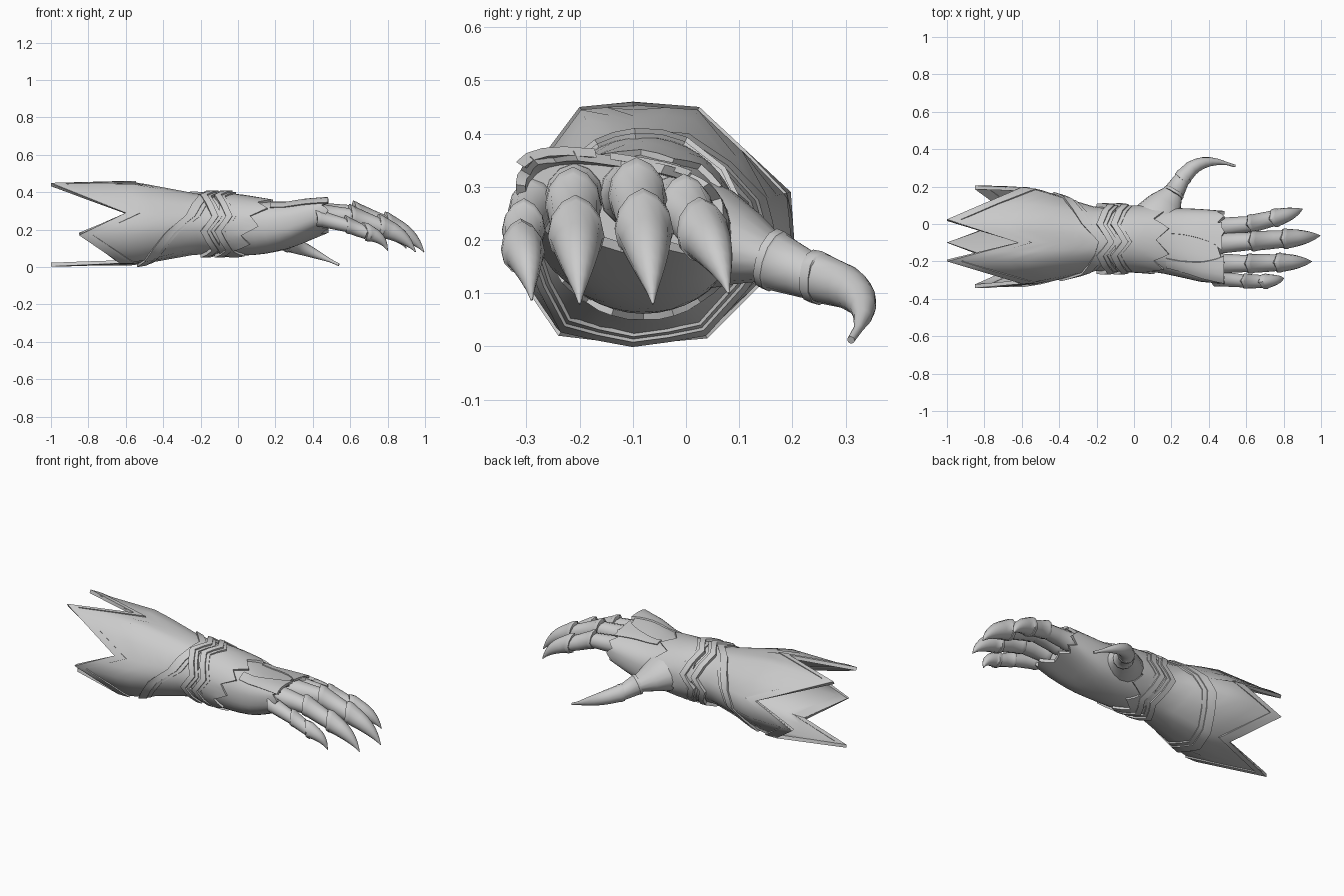
import bpy, bmesh, math
from mathutils import Vector

if "Cube" in bpy.data.objects:
    bpy.data.objects.remove(bpy.data.objects["Cube"])

steel = bpy.data.materials.new("grey_steel")
steel.diffuse_color = (0.6, 0.6, 0.6, 1)
steel.use_nodes = True
steel.node_tree.nodes["Principled BSDF"].inputs["Base Color"].default_value = steel.diffuse_color


def surface(name, rows, loop=False, caps=(), angle=35):
    """Skin a list of closed rings; loop joins last ring to first, caps fills ends 0 / -1."""
    bm = bmesh.new()
    vs = [[bm.verts.new(p) for p in r] for r in rows]
    n, m = len(rows), len(rows[0])
    for i in range(n if loop else n - 1):
        a, b = vs[i], vs[(i + 1) % n]
        for j in range(m):
            k = (j + 1) % m
            bm.faces.new((a[j], a[k], b[k], b[j]))
    for c in caps:
        bm.faces.new(vs[c])
    bmesh.ops.recalc_face_normals(bm, faces=bm.faces)
    me = bpy.data.meshes.new(name)
    bm.to_mesh(me)
    bm.free()
    me.materials.append(steel)
    ob = bpy.data.objects.new(name, me)
    bpy.context.collection.objects.link(ob)
    bpy.ops.object.select_all(action='DESELECT')
    ob.select_set(True)
    bpy.context.view_layer.objects.active = ob
    bpy.ops.object.shade_smooth_by_angle(angle=math.radians(angle))
    return ob


def lerp(a, b, t):
    return a + (b - a) * t


def table(rows, x):
    """Interpolate rows of (x, values...) at x."""
    if x <= rows[0][0]:
        return rows[0][1:]
    for a, b in zip(rows, rows[1:]):
        if x <= b[0]:
            t = (x - a[0]) / (b[0] - a[0])
            return [lerp(p, q, t) for p, q in zip(a[1:], b[1:])]
    return rows[-1][1:]


# ---- forearm: ten-sided cuff, alternating notches and spikes (y, z, end x)
CUFF = [(-.10, .46, -.62), (.025, .45, -1), (.197, .29, -.6), (.205, .18, -.85),
        (.04, .015, -.63), (-.10, .003, -1), (-.24, .02, -.63), (-.342, .17, -.85),
        (-.32, .29, -.6), (-.20, .45, -1)]
STRAP = [-.19, -.28, -.38, -.43, -.5, -.54, -.5, -.39, -.28, -.21, -.19]
CY, CZ = -.08, .23
COLS = [k / 2 for k in range(20)]


def cuff(k):
    return table([(i, *CUFF[i % 10]) for i in range(11)], k)


def arm_point(k, x, off=0):
    y, z, _ = cuff(k)
    a = math.atan2(z - CZ, y - CY)
    t = min(1, max(0, (x + .55) / .35))
    y = lerp(y, CY + .175 * math.cos(a), t)
    z = lerp(z, CZ + .165 * math.sin(a), t)
    return (x, y + off * math.cos(a), z + off * math.sin(a))


def arm_band(name, x0, x1, inner, outer, steps=1):
    """Raised ring on the forearm between two edge curves."""
    ts = [i / steps for i in range(steps + 1)]
    rows = [[arm_point(k, lerp(x0(k), x1(k), t), outer) for k in COLS] for t in ts]
    rows += [[arm_point(k, lerp(x0(k), x1(k), t), inner) for k in COLS] for t in reversed(ts)]
    return surface(name, rows, loop=True, angle=50)


def zig(k):
    return abs(k % 2 - 1)  # 1 at notches, 0 at spikes


def end_x(k):
    return cuff(k)[2]


def strap_x(k):
    return table([(i, x) for i, x in enumerate(STRAP)], k)[0]


arm_band("forearm_shell", end_x, lambda k: -.14, -.018, -.006, 8)
arm_band("cuff_rim", end_x, lambda k: end_x(k) + .075, -.02, 0)
arm_band("diagonal_strap", strap_x, lambda k: strap_x(k) + .05, -.015, .006, 2)
arm_band("strap_edge", lambda k: strap_x(k) + .045, lambda k: strap_x(k) + .075, -.015, .0)
for i, x in enumerate((-.2, -.125)):
    def wrist_x(k, x=x):
        return x + .06 * zig(k)
    arm_band(f"wrist_band_{i}", wrist_x, lambda k: wrist_x(k) + .035, -.02, .016)
    arm_band(f"wrist_band_step_{i}", lambda k: wrist_x(k) + .03,
             lambda k: wrist_x(k) + .055, -.02, .007)

# ---- hand: x, centre y, centre z, half width, half height, squareness, tilt
HAND = [(-.16, -.08, .23, .165, .16, 1, 0), (0, -.08, .222, .172, .162, 1, 0),
        (.12, -.085, .212, .172, .146, .9, -.03), (.25, -.1, .218, .185, .126, .8, -.08),
        (.36, -.115, .245, .195, .108, .75, -.12), (.48, -.125, .275, .195, .082, .7, -.15)]


def hand_point(a, x, off=0):
    cy, cz, ry, rz, e, tilt = table(HAND, x)
    c, s = math.cos(a), math.sin(a)
    y = (ry + off) * math.copysign(abs(c) ** e, c)
    z = (rz + off) * math.copysign(abs(s) ** e, s)
    return Vector((x, cy + y, cz + z + tilt * y))


ANG = [math.tau * i / 40 for i in range(40)]


def knuckle_x(a):
    return .465 + .018 * math.cos(a * 10)


rows = [[hand_point(a, lerp(-.16, knuckle_x(a), i / 10)) for a in ANG] for i in range(11)]
rows += [[hand_point(a, knuckle_x(a), -.018) for a in ANG],
         [hand_point(a, .42, -.02) for a in ANG]]
surface("hand_shell", rows, caps=(-1,))


# zigzag plate wrapping the wrist side of the hand
def plate_x(a):
    saw = abs((a / math.tau * 20) % 2 - 1)
    return .075 + .08 * math.sin(a) + .07 * (saw - .5)


rows = [[hand_point(a, lerp(-.1, plate_x(a), t), o) for a in ANG]
        for t, o in ((0, -.01), (0, .008), (.3, .008), (.6, .009), (1, .012), (1, -.01))]
surface("hand_back_plate", rows, loop=True, angle=40)


# flared ridge plates running to the knuckles
def ridge(name, a0, a1, x0, x1, lift):
    rows = []
    for i in range(9):
        t = i / 8
        x = lerp(x0, x1, t)
        mid, half = (a0 + a1) / 2, (a1 - a0) / 2 * (.35 + .65 * t * t)
        arc = [mid + half * s for s in (-1, -.5, 0, .5, 1)]
        o = lerp(.006, lift, t)
        rows.append([hand_point(math.radians(b), x, o) for b in arc] +
                    [hand_point(math.radians(b), x, -.008) for b in reversed(arc)])
    surface(name, rows, caps=(0, -1), angle=25)


ridge("outer_ridge", 97, 160, .17, .482, .008)
ridge("inner_ridge", 55, 92, .2, .47, .005)


# ---- claws and finger plates
def loft(name, path, radii, n=12, peak=0, tall=1.0):
    """Round tube along a path; peak pulls the upper side of the first rings back."""
    pts = [Vector(p) for p in path]
    rows = []
    for i, p in enumerate(pts):
        t = (pts[min(i + 1, len(pts) - 1)] - pts[max(i - 1, 0)]).normalized()
        s = t.cross(Vector((0, 0, 1))).normalized()
        u = s.cross(t)
        ring = []
        for j in range(n):
            a = math.tau * j / n
            q = p + radii[i] * (s * math.cos(a) + u * math.sin(a) * tall)
            if i < 4:
                up = max(0, 1 - abs(a - math.pi / 2) / (math.pi / 2))
                q += peak * up * (u * .2 - t)
            ring.append(q)
        rows.append(ring)
    return surface(name, rows, caps=(0, -1), angle=40)


def curve(a, b, c, n=9):
    a, b, c = Vector(a), Vector(b), Vector(c)
    return [(1 - t) ** 2 * a + 2 * t * (1 - t) * b + t * t * c
            for t in (i / (n - 1) for i in range(n))]


def plate(name, a, b, r0, r1, peak=.038):
    """Finger segment with a raised collar at its start."""
    a, b = Vector(a), Vector(b)
    ts = (0, .0, .14, .17, .6, 1)
    rs = (r0 * .7, r0 * 1.07, r0 * 1.07, r0 * 1.01, lerp(r0, r1, .6), r1 * .95)
    loft(name, [a.lerp(b, t + .001 * i) for i, t in enumerate(ts)], rs, peak=peak)


def claw(name, a, ctrl, tip, r, end=.002, peak=.04):
    pts = curve(a, ctrl, tip)
    d = (pts[1] - pts[0]).normalized()
    path = [pts[0], pts[0] + d * .001, pts[0] + d * .022, pts[0] + d * .026] + pts[2:]
    rs = [r * .6, r * 1.07, r * 1.09, r * 1.02]
    rs += [max(end, r * 1.02 * (1 - (i / 8) ** 1.7)) for i in range(2, 9)]
    loft(name, path, rs, peak=peak, tall=1.05)


FINGERS = {
    "index": ((.43, -.02, .262), (.62, .0, .258), (.745, .03, .213), (.9, .08, .1), .049),
    "middle": ((.43, -.105, .284), (.63, -.092, .284), (.8, -.08, .223), (.995, -.062, .08), .054),
    "ring": ((.43, -.21, .28), (.61, -.212, .268), (.765, -.207, .213), (.95, -.2, .08), .052),
    "little": ((.43, -.29, .26), (.59, -.305, .22), (.69, -.308, .182), (.8, -.29, .087), .04),
}
for f, (a, b, c, tip, r) in FINGERS.items():
    plate(f + "_base", a, b, r, r * .9)
    plate(f + "_middle", b, c, r * .95, r * .9)
    c, tip = Vector(c), Vector(tip)
    bend = c.lerp(tip, .55) + Vector((.025, 0, .035))
    claw(f + "_claw", c, bend, tip, r * .94)

# ---- thumb: flared root, plate and long hooked claw
loft("thumb_root", [(.115, -.02, .215), (.14, .05, .203), (.167, .105, .185), (.21, .165, .163)],
     [.15, .132, .095, .055], n=16, tall=.75)
plate("thumb_plate", (.208, .16, .163), (.262, .25, .125), .054, .043, peak=.008)
claw("thumb_claw", (.256, .24, .13), (.345, .38, .105), (.54, .31, .012), .043, .007, .012)
